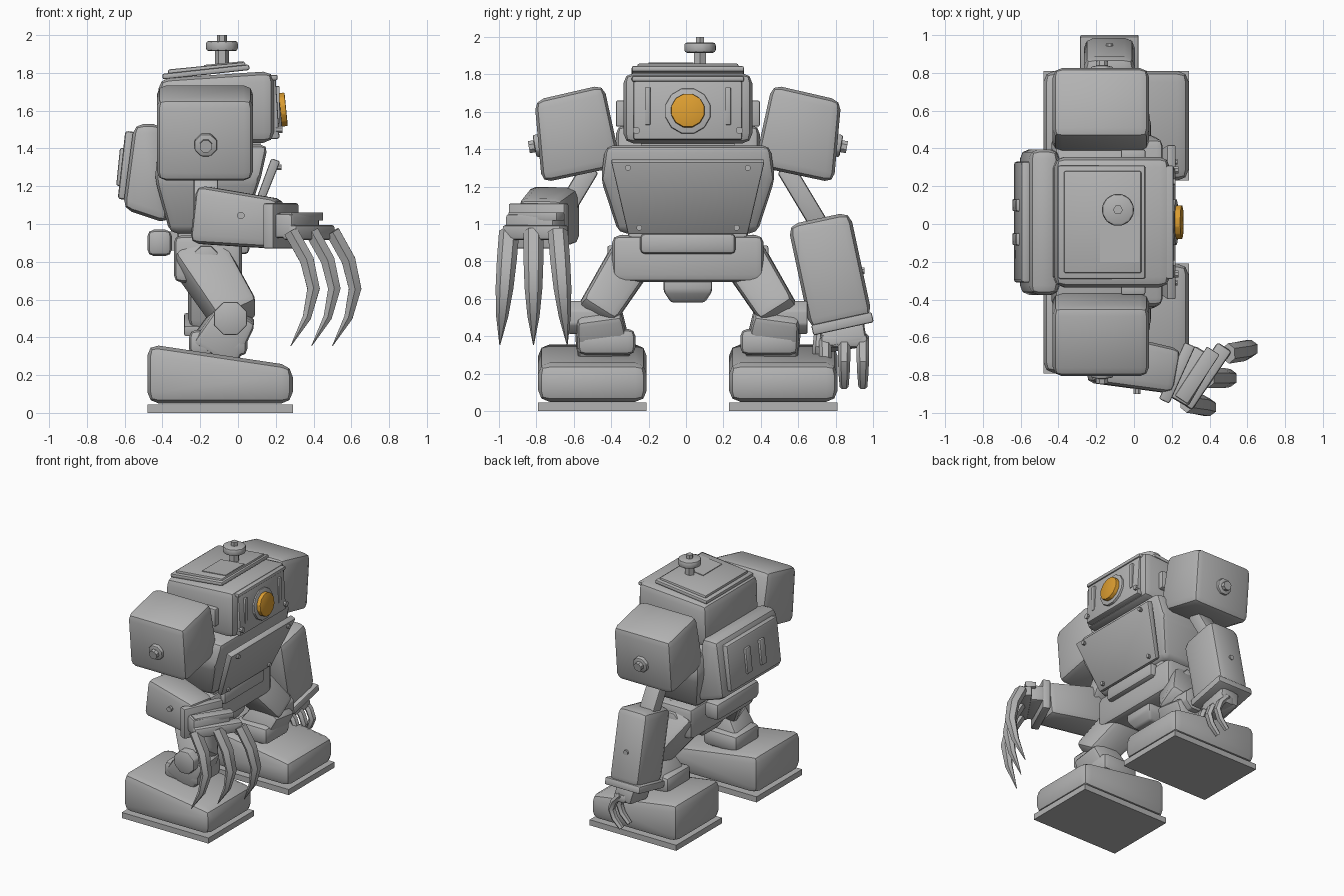
import bpy, bmesh, math
from mathutils import Vector

cube = bpy.data.objects.get("Cube")
if cube:
    bpy.data.objects.remove(cube, do_unlink=True)

FORWARD, SIDEWAYS, UP = Vector((1, 0, 0)), Vector((0, 1, 0)), Vector((0, 0, 1))
MIDDLE = .01  # plane of symmetry
made = []


def material(name, red, green, blue):
    mat = bpy.data.materials.new(name)
    mat.use_nodes = True
    mat.diffuse_color = (red, green, blue, 1)
    shader = mat.node_tree.nodes["Principled BSDF"]
    shader.inputs["Base Color"].default_value = mat.diffuse_color
    return mat


grey = material("hull grey", .45, .45, .45)
amber = material("lens amber", .72, .34, .03)


def skin(name, rings, bevel=0, mat=grey):
    """Bridge equal rings of points, cap both ends and bevel the hard edges."""
    bm = bmesh.new()
    loops = [[bm.verts.new(point) for point in ring] for ring in rings]
    for lower, upper in zip(loops, loops[1:]):
        for i in range(len(lower)):
            bm.faces.new((lower[i - 1], lower[i], upper[i], upper[i - 1]))
    bm.faces.new(loops[0])
    bm.faces.new(loops[-1])
    bmesh.ops.recalc_face_normals(bm, faces=bm.faces)
    if bevel:
        hard = [edge for edge in bm.edges if edge.calc_face_angle(0) > .3]
        bmesh.ops.bevel(bm, geom=hard, offset=bevel, segments=2, profile=.5,
                        affect='EDGES', clamp_overlap=True)
    mesh = bpy.data.meshes.new(name)
    bm.to_mesh(mesh)
    bm.free()
    mesh.materials.append(mat)
    part = bpy.data.objects.new(name, mesh)
    bpy.context.collection.objects.link(part)
    made.append(part)


def stack(name, levels, bevel=0, y=MIDDLE):
    """Rectangles (back, front, half width, height) stacked upward."""
    skin(name, [[(back, y - half, z), (front, y - half, z),
                 (front, y + half, z), (back, y + half, z)]
                for back, front, half, z in levels], bevel)


def box(name, back, front, half, bottom, top, bevel=0, y=MIDDLE):
    stack(name, [(back, front, half, z) for z in (bottom, top)], bevel, y)


def profile(name, outline, half, bevel=0, y=MIDDLE):
    """Side outline of (x, z) points, given a width."""
    skin(name, [[(x, side, z) for x, z in outline]
                for side in (y - half, y + half)], bevel)


def sweep(name, path, size, sides=4, ref=SIDEWAYS, bevel=0, end=1, power=1, mat=grey):
    """Sweep a polygon along a path; size is half (across, along ref), scaled toward end."""
    path = [Vector(point) for point in path]
    last = len(path) - 1
    corner = math.sqrt(2) if sides == 4 else 1
    rings = []
    for i, point in enumerate(path):
        along = (path[min(i + 1, last)] - path[max(i - 1, 0)]).normalized()
        across = along.cross(ref).normalized()
        scale = corner * (1 + (end - 1) * (i / last) ** power)
        u, v = across * size[0] * scale, across.cross(along) * size[1] * scale
        turns = [math.tau * (j + .5) / sides for j in range(sides)]
        rings.append([point + u * math.cos(turn) + v * math.sin(turn) for turn in turns])
    skin(name, rings, bevel, mat)


def plate(name, start, finish, thick, half, bevel=.01, end=1, y=MIDDLE):
    """Thin slab between two (x, z) points."""
    path = [(x, y, z) for x, z in (start, finish)]
    sweep(name, path, (thick, half), bevel=bevel, end=end)


def knob(name, start, axis, length, radius, sides=8, bevel=0, mat=grey):
    start = Vector(start)
    ref = FORWARD if abs(axis.x) < .5 else UP
    sweep(name, [start, start + axis * length], (radius, radius), sides, ref, bevel, mat=mat)


def talon(name, base, bulge, drop, splay, radius, end):
    """Curved tapering digit that bows forward as it falls."""
    base = Vector(base)
    steps = [i / 4 for i in range(5)]
    path = [base + FORWARD * bulge * math.sin(math.pi * f) + SIDEWAYS * splay * f - UP * drop * f
            for f in steps]
    sweep(name, path, (radius * .8, radius), sides=6, end=end, power=3)


# Torso and chest plate
stack("torso", [(-.36, .02, .37, .95), (-.44, .12, .465, 1.24), (-.42, .16, .44, 1.42)], .04)
plate("chest_plate", (.2, 1.34), (.05, .95), .025, .41, end=.78)
for side in (-1, 1):
    knob("chest_top_rivet", (.2, MIDDLE + side * .32, 1.3), FORWARD, .03, .016)
    knob("chest_low_rivet", (.07, MIDDLE + side * .26, .98), FORWARD, .03, .016)

# Backpack with lid and two vents
profile("backpack", [(-.55, 1.53), (-.4, 1.53), (-.37, 1), (-.61, 1.08)], .385, .05)
plate("backpack_lid", (-.57, 1.49), (-.61, 1.13), .027, .32, .015)
for side in (-1, 1):
    plate("backpack_vent", (-.59, 1.4), (-.61, 1.2), .035, .033, y=MIDDLE + side * .09)

# Waist and pelvis
box("waist", -.32, 0, .32, .85, 1, .02)
box("pelvis", -.34, .02, .405, .69, .94, .04)
box("belt_bar", -.02, .06, .255, .84, .95, .025)
box("rear_pouch", -.48, -.35, .27, .83, .97, .035)
box("rear_pouch_mount", -.4, -.3, .2, .86, .96)
stack("crotch", [(-.22, -.07, .09, .58), (-.26, -.03, .13, .64), (-.26, -.03, .13, .72)], .015)

# Head shell, roof plates and face
box("neck", -.38, .12, .25, 1.38, 1.5)
profile("head", [(-.43, 1.43), (.19, 1.43), (.19, 1.81), (-.42, 1.77)], .345, .055)
plate("roof_plate", (-.4, 1.78), (.06, 1.83), .015, .3)
plate("roof_cap", (-.37, 1.8), (.04, 1.84), .018, .27)
plate("roof_hatch", (-.18, 1.83), (.03, 1.85), .012, .12, bevel=0, y=-.08)
plate("face_plate", (.19, 1.45), (.17, 1.77), .03, .29)
box("brow", .13, .21, .3, 1.76, 1.79, .01)
for side in (-1, 1):
    def across(offset):
        return MIDDLE + side * offset
    box("face_side_bar", .18, .22, .015, 1.53, 1.73, .004, across(.215))
    knob("face_bolt", (.2, across(.275), 1.5), FORWARD, .035, .02)
    box("ear", -.07, .06, .035, 1.52, 1.66, .01, across(.35))
tilt = Vector((1, 0, .1))
eye = Vector((.18, MIDDLE, 1.6))
knob("eye_ring", eye, tilt, .045, .125, 12, .006)
knob("eye_lens", eye, tilt, .075, .092, 12, .006, amber)

# Roof periscope
mast = Vector((-.085, .075, 1.82))
knob("mast", mast, UP, .1, .038, 6)
knob("mast_disc", mast + UP * .095, UP, .055, .087, 12, .015)
knob("mast_knob", mast + UP * .14, UP, .04, .026, 6)

# Shoulders, legs and feet, mirrored
for side, word in ((-1, "right_"), (1, "left_")):
    def at(x, offset, z):
        return (x, MIDDLE + side * offset, z)
    out = SIDEWAYS * side
    lean = out - UP * .18
    pod = [(.82, 1.66), (.45, 1.745), (.355, 1.31), (.78, 1.22)]
    skin(word + "shoulder", [[at(x, offset, z) for offset, z in pod] for x in (-.43, .08)], .05)
    knob(word + "shoulder_washer", at(-.17, .74, 1.43), lean, .08, .065, bevel=.01)
    knob(word + "shoulder_bolt", at(-.17, .74, 1.43), lean, .11, .035)
    knob(word + "shoulder_axle", at(-.16, .36, 1.35), out, .2, .07)
    sweep(word + "upper_arm", [at(-.17, .52, 1.3), at(-.17, .7, 1)],
          (.05, .065), ref=FORWARD, bevel=.015)

    knob(word + "hip", at(-.17, .3, .82), out, .13, .07, bevel=.01)
    sweep(word + "thigh", [at(-.22, .28, .85), at(0, .5, .5)],
          (.125, .14), ref=FORWARD, bevel=.04, end=.85)
    knob(word + "knee", at(-.04, .38, .5), out, .26, .095, bevel=.01)
    sweep(word + "shin", [at(0, .48, .54), at(-.13, .45, .32)],
          (.12, .11), ref=FORWARD, bevel=.03, end=1.2)
    box(word + "ankle", -.26, .05, .155, .3, .44, .04, MIDDLE + side * .435)
    profile(word + "foot", [(-.48, .05), (.29, .05), (.29, .25), (-.48, .365)],
            .29, .06, MIDDLE + side * .51)
    box(word + "sole", -.48, .29, .29, 0, .045, y=MIDDLE + side * .51)

# Right arm, raised forward, with three long claws
sweep("right_forearm", [(-.22, -.7, 1.05), (.22, -.78, 1)], (.155, .14),
      bevel=.045, end=.85)
knob("right_forearm_bolt", (.015, -.75, 1.045), -SIDEWAYS, .15, .02)
sweep("right_cuff", [(.2, -.775, .99), (.255, -.8, .99)], (.12, .165), bevel=.01)
sweep("right_palm", [(.24, -.77, .99), (.36, -.84, .99)], (.065, .15), bevel=.02)
sweep("right_hand_ridge", [(.25, -.93, 1.04), (.42, -.67, 1.04)], (.04, .022),
      ref=UP, bevel=.006)
sweep("right_knuckle_bar", [(.27, -.96, .955), (.48, -.65, .955)], (.045, .04),
      ref=UP, bevel=.015)
for finger in (-1, 0, 1):
    talon("right_claw", (.39 + finger * .11, -.815 + finger * .13, .96),
          bulge=.12, drop=.605, splay=finger * .05, radius=.054, end=.05)

# Left arm, hanging, with curled fingers
wrist = Vector((-.13, .83, .47))
sweep("left_forearm", [(-.13, .71, 1.03), wrist], (.17, .135), ref=FORWARD, bevel=.055)
knob("left_forearm_bolt", (-.13, .8, .75), SIDEWAYS, .155, .02)
sweep("left_cuff", [wrist + UP * .025, wrist - UP * .03 + SIDEWAYS * .012],
      (.165, .155), ref=FORWARD, bevel=.01)
sweep("left_palm", [wrist, wrist + Vector((.03, .02, -.13))], (.12, .08),
      ref=FORWARD, bevel=.025)
box("left_knuckle_bar", -.14, -.03, .125, .34, .41, .02, y=.845)
for offset in (-.1, 0, .1):
    talon("left_finger", (-.09, .845 + offset, .4),
          bulge=.09, drop=.27, splay=0, radius=.034, end=.7)
talon("left_thumb", (-.12, .72, .42), bulge=.04, drop=.15, splay=-.02, radius=.035, end=.6)

# Smooth shading with sharp edges kept
for part in made:
    part.select_set(True)
bpy.context.view_layer.objects.active = made[0]
bpy.ops.object.shade_smooth_by_angle(angle=math.radians(35))
